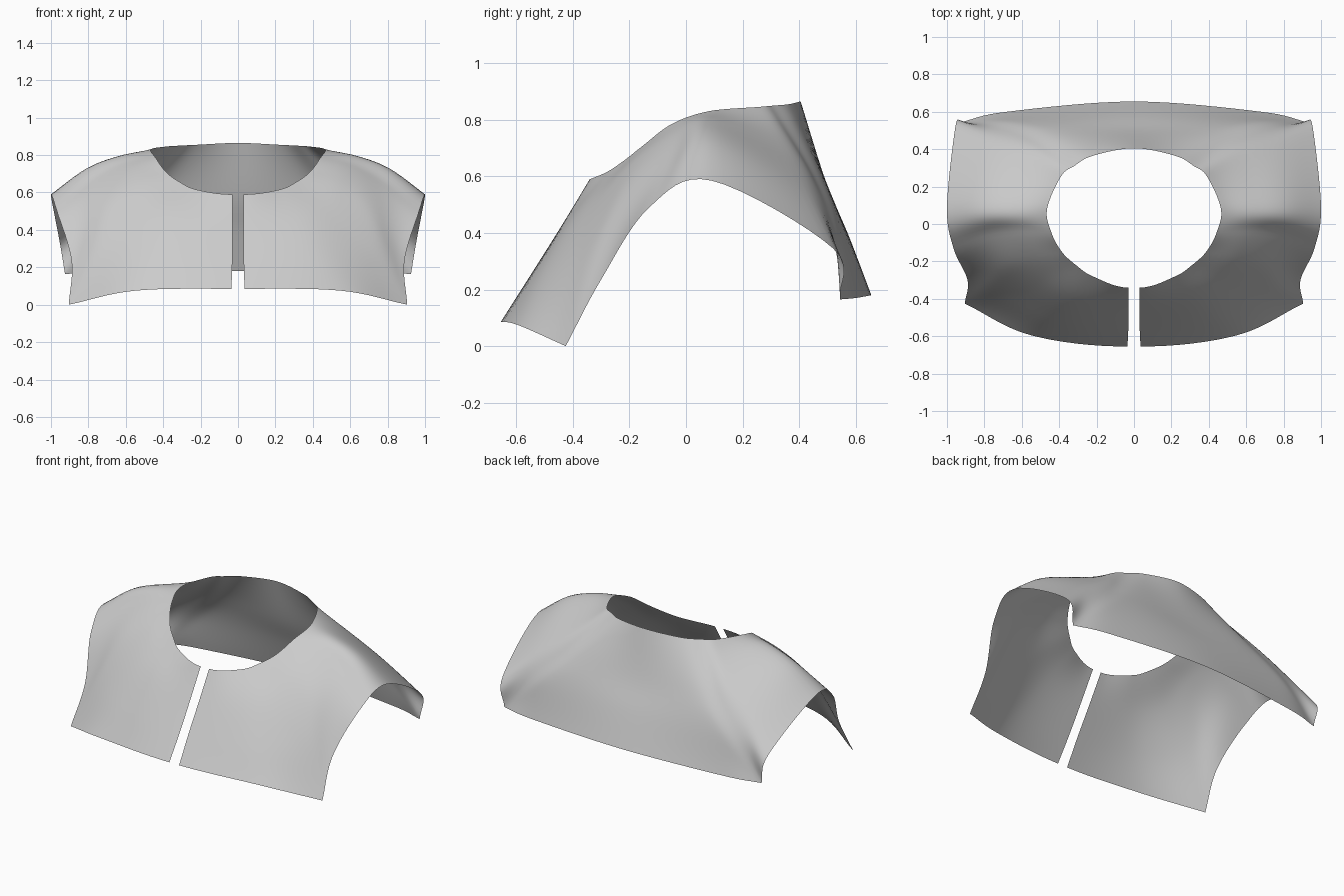
import bpy, bmesh
from mathutils import Vector

if "Cube" in bpy.data.objects:
    bpy.data.objects.remove(bpy.data.objects["Cube"])

# Rings of the right half, each from the front slit past the sleeve to the back centre
NECK = [(.03, -.34, .59), (.22, -.28, .615), (.31, -.22, .655), (.385, -.15, .71), (.44, -.05, .785),
        (.465, .08, .83), (.39, .255, .845), (.32, .31, .85), (.22, .365, .855), (0, .405, .865)]
UPPER = [(.03, -.44, .425), (.32, -.4, .46), (.5, -.31, .52), (.56, -.18, .65), (.61, -.04, .745),
         (.63, .09, .795), (.57, .36, .69), (.52, .455, .6), (.35, .48, .61), (0, .495, .58)]
LOWER = [(.03, -.55, .25), (.42, -.51, .27), (.7, -.37, .315), (.73, -.23, .51), (.78, -.06, .65),
         (.81, .09, .725), (.76, .42, .55), (.72, .53, .4), (.5, .55, .42), (0, .575, .39)]
EDGE = [(.035, -.655, .085), (.55, -.595, .075), (.905, -.425, 0), (.89, -.3, .235), (.965, -.13, .49),
        (1, .09, .585), (.955, .52, .345), (.925, .545, .165), (.68, .6, .17), (0, .655, .18)]
CORNERS = (2, 7)          # where the hem turns into the sleeve edge


def smooth_curve(points, steps, breaks=(), mirrored=False):
    """Smooth curve through points, turning sharply at the breaks."""
    pts = [Vector(p) for p in points]
    last = len(pts) - 1
    flip = Vector((-1, 1, 1))

    def tangent(i, forward):
        if mirrored and i == 0:
            return (pts[1] - pts[1] * flip) / 2
        if mirrored and i == last:
            return (pts[i - 1] * flip - pts[i - 1]) / 2
        if i == 0 or (i in breaks and forward):
            return pts[i + 1] - pts[i]
        if i == last or i in breaks:
            return pts[i] - pts[i - 1]
        return (pts[i + 1] - pts[i - 1]) / 2

    out = []
    for i in range(last):
        m0, m1 = tangent(i, True), tangent(i + 1, False)
        for k in range(steps):
            t = k / steps
            s = t * t * (3 - 2 * t)
            out.append(pts[i].lerp(pts[i + 1], s) + m0 * t * (1 - t) ** 2 - m1 * t * t * (1 - t))
    return out + [pts[-1]]


# Rings around the neck, then columns from neck to hem
rings = [smooth_curve(r, 8, CORNERS if r is EDGE else (), True)
         for r in (NECK, UPPER, LOWER, EDGE)]
columns = [smooth_curve(col, 7) for col in zip(*rings)]

# Cloth sheet of the right half
bm = bmesh.new()
grid = [[bm.verts.new(p) for p in col] for col in columns]
for c0, c1 in zip(grid, grid[1:]):
    for k in range(len(c0) - 1):
        bm.faces.new((c0[k], c0[k + 1], c1[k + 1], c1[k]))
mesh = bpy.data.meshes.new("shoulder_cape")
bm.to_mesh(mesh)
bm.free()
cape = bpy.data.objects.new("shoulder_cape", mesh)
bpy.context.collection.objects.link(cape)

# Left half, joined at the back and open at the front slit
mirror = cape.modifiers.new("mirror", 'MIRROR')
mirror.merge_threshold = .002
mesh.shade_smooth()

# Plain grey cloth
grey = bpy.data.materials.new("light_grey_cloth")
grey.diffuse_color = (.6, .6, .6, 1)
grey.use_nodes = True
grey.node_tree.nodes["Principled BSDF"].inputs["Base Color"].default_value = grey.diffuse_color
mesh.materials.append(grey)
